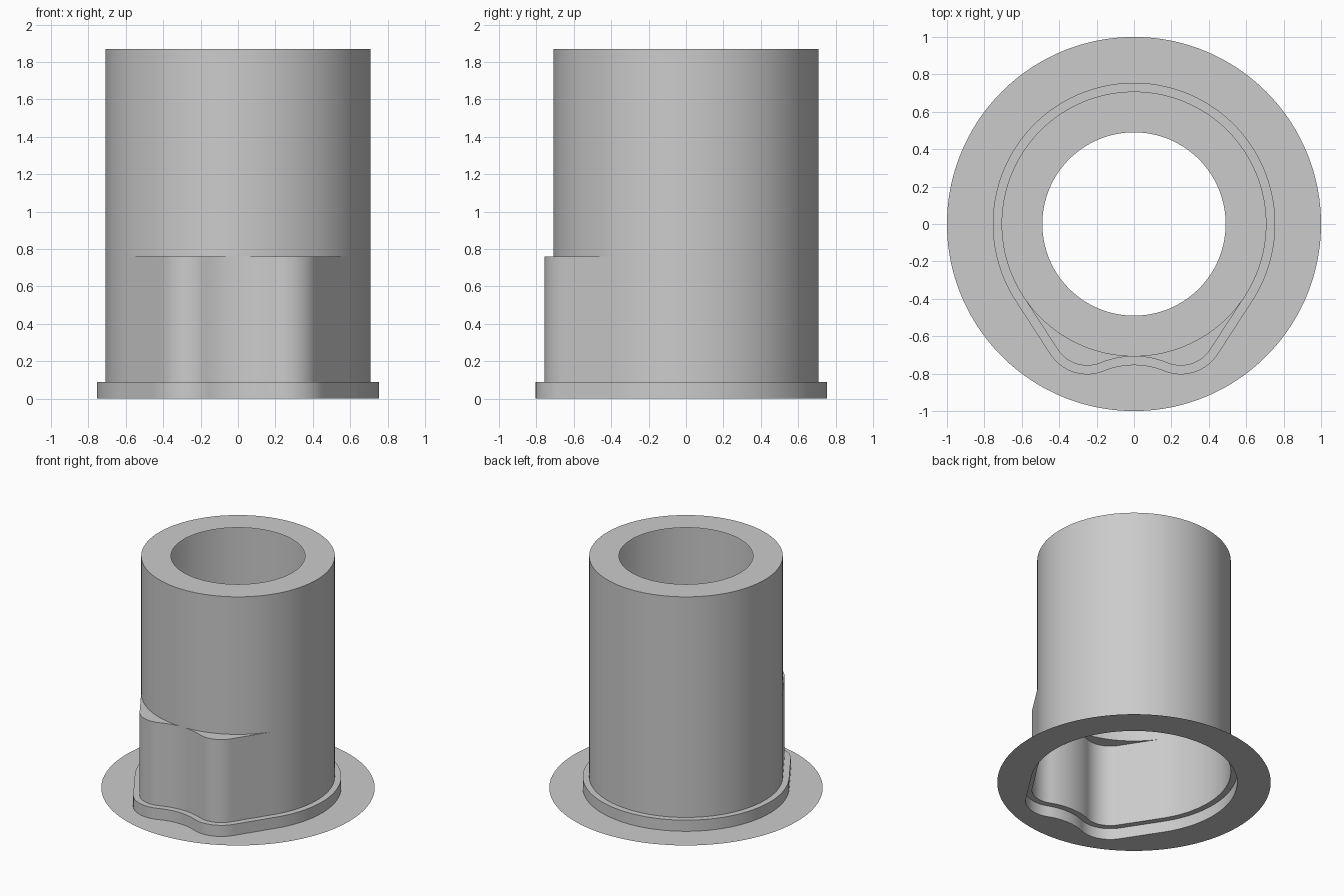
import bpy, bmesh
from math import sin, cos, radians, atan2, hypot, pi

cube = bpy.data.objects.get("Cube")
if cube:
    bpy.data.objects.remove(cube, do_unlink=True)

grey = bpy.data.materials.new("plain grey")
grey.use_nodes = True
colour = (0.6, 0.6, 0.6, 1)
grey.diffuse_color = colour
grey.node_tree.nodes["Principled BSDF"].inputs["Base Color"].default_value = colour

# Main dimensions
TUBE_R, HOLE_R, FLANGE_R, LIP = 0.708, 0.49, 1.0, 0.047
STEP_Z, SHELF_Z, TOP_Z = 0.09, 0.76, 1.87
TANGENT = radians(-33)          # where the lobes leave the round tube
LOBE_X, LOBE_Y = 0.25, -0.757   # lowest point of a lobe

# Lobe radius touching the tangent line, and the hollow between the two lobes
lobe_r = (TUBE_R - cos(TANGENT) * LOBE_X - sin(TANGENT) * LOBE_Y) / (1 + sin(TANGENT))
lobe_cy = LOBE_Y + lobe_r
rise = lobe_cy + TUBE_R
hollow_r = (LOBE_X**2 + rise**2 - lobe_r**2) / (2 * (lobe_r - rise))
hollow_cy = -TUBE_R - hollow_r


def arc(cx, cy, r, start, end, n):
    angles = [start + (end - start) * i / n for i in range(n + 1)]
    return [(cx + r * cos(a), cy + r * sin(a)) for a in angles]


def outline(offset=0.0):
    """Round outline with two lobes at the front, grown by offset."""
    join = atan2(lobe_cy - hollow_cy, LOBE_X)
    half = arc(0, hollow_cy, hollow_r - offset, pi / 2, join, 12)
    half += arc(LOBE_X, lobe_cy, lobe_r + offset, join - pi, TANGENT, 20)[1:]
    body = arc(0, 0, TUBE_R + offset, TANGENT, pi / 2, 60)
    (x0, y0), (x1, y1) = half[-1], body[0]
    half += [(x0 + (x1 - x0) * i / 12, y0 + (y1 - y0) * i / 12) for i in range(1, 12)]
    half += body
    return half + [(-x, y) for x, y in half[-2:0:-1]]


def circle(r):
    """Circle with its points in line with those of the outline."""
    return [(x * r / hypot(x, y), y * r / hypot(x, y)) for x, y in outline()]


def sheet(name, sections):
    """Skin a thin sheet through closed loops given as (points, height)."""
    bm = bmesh.new()
    loops = [[bm.verts.new((x, y, z)) for x, y in pts] for pts, z in sections]
    for low, high in zip(loops, loops[1:]):
        for i in range(len(low)):
            j = (i + 1) % len(low)
            bm.faces.new((low[i], low[j], high[j], high[i]))
    bmesh.ops.remove_doubles(bm, verts=bm.verts[:], dist=0.00005)
    mesh = bpy.data.meshes.new(name)
    bm.to_mesh(mesh)
    bm.free()
    mesh.materials.append(grey)
    obj = bpy.data.objects.new(name, mesh)
    bpy.context.collection.objects.link(obj)
    bpy.ops.object.select_all(action='DESELECT')
    obj.select_set(True)
    bpy.context.view_layer.objects.active = obj
    bpy.ops.object.shade_smooth_by_angle(angle=radians(30))


wide, narrow, tube = outline(LIP), outline(), circle(TUBE_R)

# Flat round flange, open in the middle
sheet("base_flange", [(circle(FLANGE_R), 0), (wide, 0)])
# Low step around the foot
sheet("foot_step", [(wide, 0), (wide, STEP_Z), (narrow, STEP_Z)])
# Lobed sleeve with its shelf, tube and top ring
sheet("tube_body", [(narrow, STEP_Z), (narrow, SHELF_Z), (tube, SHELF_Z),
                    (tube, TOP_Z), (circle(HOLE_R), TOP_Z)])
